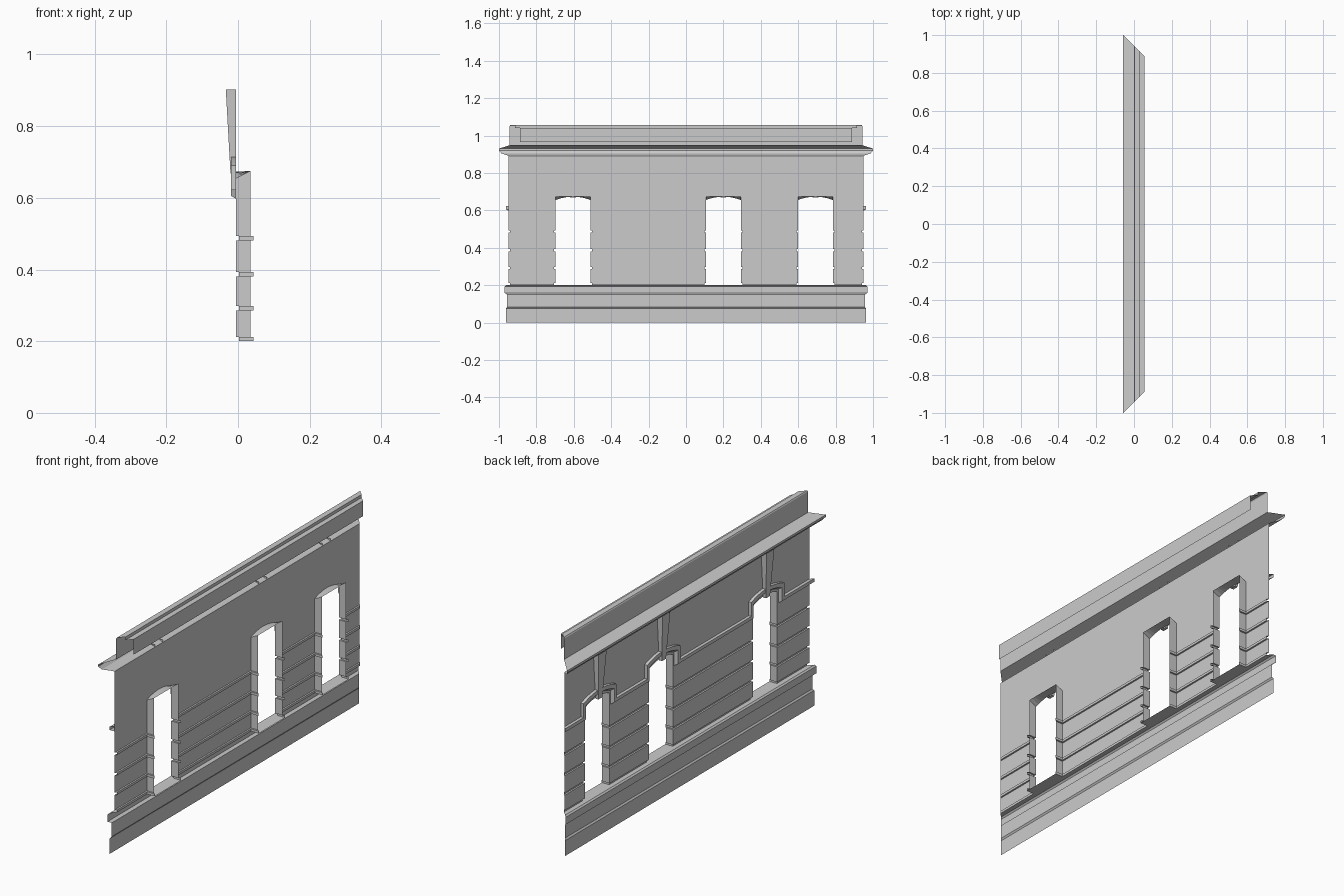
import bpy
import math

if "Cube" in bpy.data.objects:
    bpy.data.objects.remove(bpy.data.objects["Cube"], do_unlink=True)

stone = bpy.data.materials.new("grey stone")
stone.use_nodes = True
GREY = (0.6, 0.6, 0.6, 1)
stone.diffuse_color = GREY
stone.node_tree.nodes["Principled BSDF"].inputs["Base Color"].default_value = GREY

FACE = -0.005          # outer wall plane
DEPTH = 0.04           # window reveal depth
HALF = 0.094           # half window width
SILL, SPRING, APEX, WALL_TOP = 0.2, 0.655, 0.673, 0.89
WINDOWS = {"rear": 0.692, "middle": 0.2, "front": -0.604}


def mitre(x):
    """Half length of the wall at depth x, cut at 45 degrees."""
    return 0.943 - x


def sheet(name, rows):
    """Skin a grid of points, given as equally long rows."""
    n = len(rows[0])
    verts = [p for row in rows for p in row]
    faces = []
    for r in range(len(rows) - 1):
        for c in range(n - 1):
            a = r * n + c
            faces.append((a, a + n, a + n + 1, a + 1))
    mesh = bpy.data.meshes.new(name)
    mesh.from_pydata(verts, [], faces)
    mesh.materials.append(stone)
    mesh.update()
    obj = bpy.data.objects.new(name, mesh)
    bpy.context.collection.objects.link(obj)
    return obj


def moulding(name, profile):
    """Run an (x, z) profile along the wall between mitred ends."""
    return sheet(name, [[(x, -mitre(x), z), (x, mitre(x), z)] for x, z in profile])


def arc(centre, half, spring, apex, steps=10):
    """Points of a shallow arch as (y, z)."""
    pts = []
    for i in range(steps + 1):
        t = -1 + 2 * i / steps
        pts.append((centre + half * t, spring + (apex - spring) * (1 - t * t)))
    return pts


# Plinth with a stepped foot and a projecting cap
moulding("plinth", [(-0.02, 0), (-0.02, 0.075), (-0.014, 0.083), (-0.014, 0.15),
                    (-0.027, 0.158), (-0.027, 0.193), (-0.02, SILL), (0.003, SILL)])

# Cornice and parapet with a stepped coping
moulding("cornice", [(FACE, WALL_TOP), (-0.01, 0.893), (-0.045, 0.905),
                     (-0.057, 0.92), (-0.057, 0.93), (0, 0.948)])
moulding("parapet", [(0, 0.948), (0, 1.05), (0.003, 1.055), (0.03, 1.055),
                     (0.03, 1.04), (0.055, 1.04), (0.055, 0.965)])

# Rusticated piers: joints are cut into the face and round into the reveals
courses = []
for joint in (0.206, 0.292, 0.387, 0.487):
    low, high = joint - 0.006, joint + 0.006
    if joint > 0.21:
        courses.append((FACE, low))
    courses += [(0.003, low), (0.003, high), (FACE, high)]
courses.append((FACE, SPRING))

edges = [None]
for c in sorted(WINDOWS.values()):
    edges += [c - HALF, c + HALF]
edges.append(None)
for i in range(0, len(edges), 2):
    left, right = edges[i], edges[i + 1]
    rows = []
    for x, z in courses:
        inset = x - FACE
        back_z = APEX + 0.002 if z == SPRING else z
        row = []
        if left is None:
            row.append((x, -mitre(x), z))
        else:
            row += [(x + DEPTH, left + inset, back_z), (x, left + inset, z)]
        if right is None:
            row.append((x, mitre(x), z))
        else:
            row += [(x, right - inset, z), (x + DEPTH, right - inset, back_z)]
        rows.append(row)
    sheet("pier_%d" % (i // 2 + 1), rows)
    y0 = -mitre(FACE) if left is None else left
    y1 = mitre(FACE) if right is None else right
    sheet("upper_wall_%d" % (i // 2 + 1),
          [[(FACE, y0, z), (FACE, y1, z)] for z in (SPRING, WALL_TOP)])

for label, c in WINDOWS.items():
    # Arched window head with its soffit
    head = arc(c, HALF, SPRING, APEX)
    sheet(label + "_window_head", [
        [(FACE + DEPTH, y, APEX + 0.002) for y, z in head],
        [(FACE, y, z) for y, z in head],
        [(FACE, y, WALL_TOP) for y, z in head]])
    # Window sill
    wide = HALF + 0.008
    sheet(label + "_window_sill",
          [[(x, c - wide, SILL), (x, c + wide, SILL)] for x in (0.003, 0.043)])
    # Tapered keystone
    levels = [(0.015, FACE, 0.668), (0.015, -0.021, 0.668), (0.031, -0.034, 0.902)]
    rows = [[(FACE, c - w, z), (x, c - w, z), (x, c + w, z), (FACE, c + w, z)]
            for w, x, z in levels]
    sheet(label + "_keystone", rows)

# String course that climbs over each window as an arched hood
COURSE_LOW, COURSE_HIGH = 0.597, 0.622
lower, upper = [], []
for c in sorted(WINDOWS.values()):
    for path, half, base, spring, apex in (
            (lower, 0.102, COURSE_LOW, 0.664, 0.687),
            (upper, 0.127, COURSE_HIGH, 0.69, 0.714)):
        path.append((c - half, base))
        path += arc(c, half, spring, apex)
        path.append((c + half, base))
rows = []
for x, t in ((FACE, 0), (-0.02, 0.35), (-0.02, 1), (FACE, 1)):
    z_end = COURSE_LOW + t * (COURSE_HIGH - COURSE_LOW)
    row = [(x, -mitre(x), z_end)]
    for (ya, za), (yb, zb) in zip(lower, upper):
        row.append((x, ya + t * (yb - ya), za + t * (zb - za)))
    row.append((x, mitre(x), z_end))
    rows.append(row)
sheet("string_course", rows)
